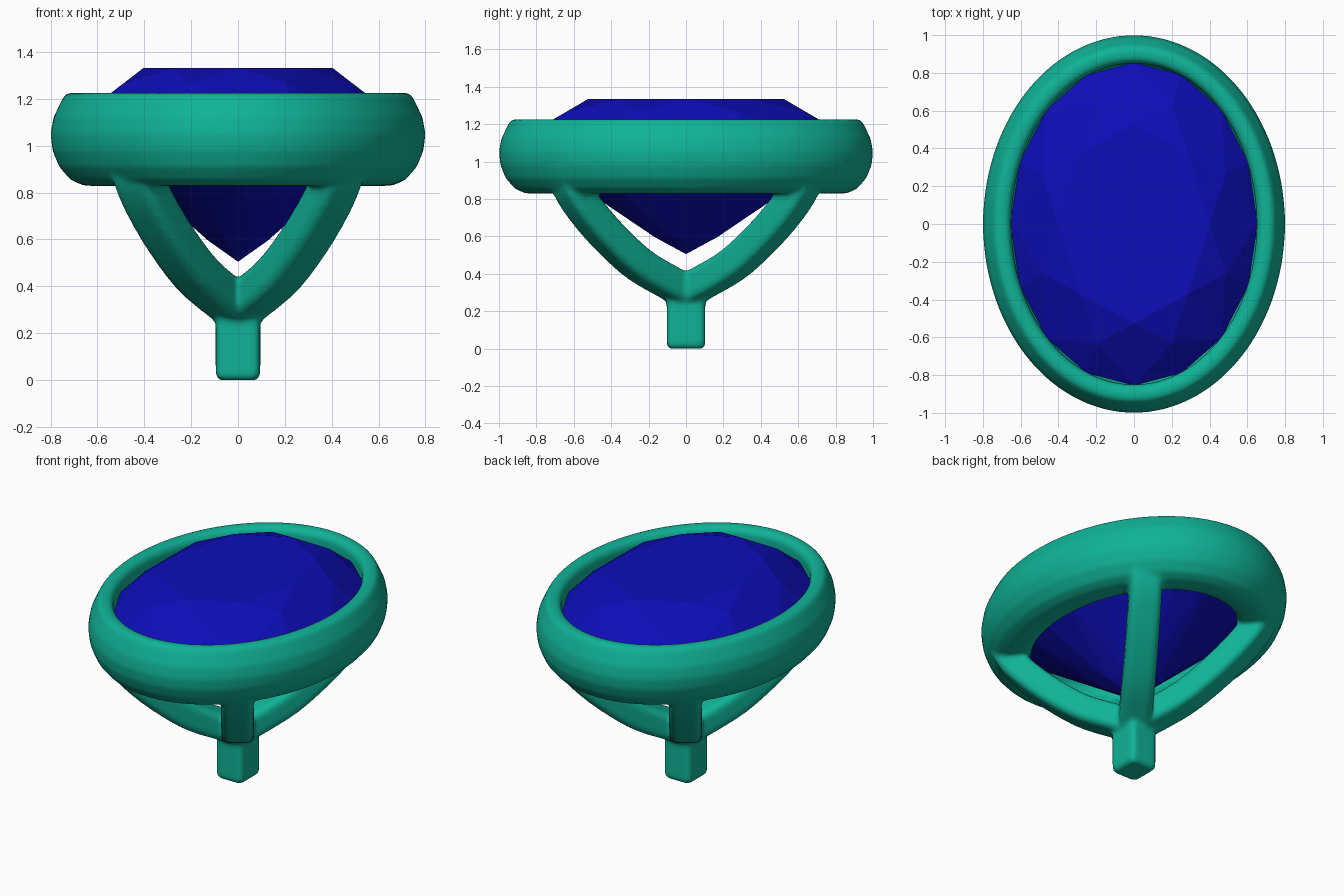
import bpy, bmesh, math
from mathutils import Vector

if "Cube" in bpy.data.objects:
    bpy.data.objects.remove(bpy.data.objects["Cube"])


def material(name, color):
    m = bpy.data.materials.new(name)
    m.diffuse_color = (*color, 1)
    m.use_nodes = True
    m.node_tree.nodes["Principled BSDF"].inputs["Base Color"].default_value = m.diffuse_color
    return m


def add_object(name, bm, mat):
    bmesh.ops.recalc_face_normals(bm, faces=bm.faces)
    me = bpy.data.meshes.new(name)
    bm.to_mesh(me)
    bm.free()
    ob = bpy.data.objects.new(name, me)
    bpy.context.collection.objects.link(ob)
    me.materials.append(mat)
    return ob


def skin(bm, loops, closed):
    """Bridge a list of equal vertex loops, closing or capping the ends."""
    n = len(loops[0])
    pairs = list(zip(loops, loops[1:] + loops[:1]))
    for a, b in pairs if closed else pairs[:-1]:
        for i in range(n):
            j = (i + 1) % n
            bm.faces.new((a[i], a[j], b[j], b[i]))
    if not closed:
        bm.faces.new(loops[0])
        bm.faces.new(loops[-1][::-1])


def rounded_rect(w, h, r, steps=4):
    pts = []
    for k, (sx, sy) in enumerate([(1, 1), (-1, 1), (-1, -1), (1, -1)]):
        for i in range(steps + 1):
            a = math.pi / 2 * (k + i / steps)
            pts.append((sx * (w / 2 - r) + r * math.cos(a), sy * (h / 2 - r) + r * math.sin(a)))
    return pts


def catmull(pts, steps=6):
    p = [pts[0] * 2 - pts[1]] + pts + [pts[-1] * 2 - pts[-2]]
    out = []
    for i in range(1, len(p) - 2):
        a, b, c, d = p[i - 1:i + 3]
        for k in range(steps):
            t = k / steps
            out.append(0.5 * (2 * b + (c - a) * t + (2 * a - 5 * b + 4 * c - d) * t * t
                              + (3 * b - a - 3 * c + d) * t ** 3))
    return out + [pts[-1]]


metal = material("green_metal", (0.005, 0.45, 0.31))
blue = material("blue_gem", (0.004, 0.004, 0.48))

# Oval bezel: profile given as (inset from the outer oval, height)
profile = [(0.15, 1.10), (0.15, 1.19), (0.137, 1.215), (0.115, 1.226), (0.075, 1.226),
           (0.055, 1.21), (0.038, 1.175), (0.012, 1.12), (0, 1.05), (0.008, 0.98),
           (0.037, 0.91), (0.085, 0.855), (0.14, 0.83), (0.22, 0.828), (0.27, 0.84),
           (0.295, 0.88), (0.275, 0.95)]
bm = bmesh.new()
loops = []
for i in range(128):
    a = 2 * math.pi * i / 128
    loops.append([bm.verts.new(((0.8 - d) * math.cos(a), (1 - d) * math.sin(a), z))
                  for d, z in profile])
skin(bm, loops, True)
setting = add_object("setting", bm, metal)
parts = [setting]

# Four curved arms running diagonally from the post to the bezel
path = [(-0.03, 0.30), (0.17, 0.36), (0.43, 0.455), (0.69, 0.60), (0.89, 0.74), (1.0, 0.84), (1.06, 0.93)]
section = rounded_rect(0.19, 0.165, 0.04)
for sx in (-1, 1):
    for sy in (-1, 1):
        pts = catmull([Vector((sx * 0.415 * s, sy * 0.6 * s, z)) for s, z in path])
        side = Vector((-sy * 0.6, sx * 0.415, 0)).normalized()
        bm = bmesh.new()
        loops = []
        for i, p in enumerate(pts):
            tan = (pts[min(i + 1, len(pts) - 1)] - pts[max(i - 1, 0)]).normalized()
            up = side.cross(tan)
            loops.append([bm.verts.new(p + side * u + up * v) for u, v in section])
        skin(bm, loops, False)
        parts.append(add_object("arm", bm, metal))

# Short post with softened edges
bm = bmesh.new()
loops = [[bm.verts.new((x * k, y * k, z)) for x, y in rounded_rect(0.19, 0.205, 0.03)]
         for z, k in ((0, 0.86), (0.008, 0.95), (0.025, 1), (0.34, 1))]
skin(bm, loops, False)
parts.append(add_object("post", bm, metal))

# Fuse the metal into one softly blended casting
bpy.ops.object.select_all(action='DESELECT')
for ob in parts:
    ob.select_set(True)
bpy.context.view_layer.objects.active = setting
bpy.ops.object.join()
rem = setting.modifiers.new("fuse", 'REMESH')
rem.mode = 'VOXEL'
rem.voxel_size = 0.014
rem.use_smooth_shade = True
sm = setting.modifiers.new("soften", 'SMOOTH')
sm.factor = 0.5
sm.iterations = 5

# Faceted oval brilliant: hull of table, crown, girdle, pavilion and culet points
bm = bmesh.new()


def ring(n, start, r, z):
    for i in range(n):
        a = start + 2 * math.pi * i / n
        bm.verts.new((0.655 * r * math.cos(a), 0.855 * r * math.sin(a), z))


half = math.pi / 8
ring(8, 0, 0.615, 1.333)
ring(8, half, 0.80, 1.27)
ring(16, 0, 1, 1.14)
ring(16, 0, 1, 1.06)
ring(8, half, 0.21, 0.595)
bm.verts.new((0, 0, 0.505))
bmesh.ops.convex_hull(bm, input=bm.verts)
bmesh.ops.dissolve_limit(bm, angle_limit=math.radians(1), verts=bm.verts, edges=bm.edges)
add_object("gemstone", bm, blue)
